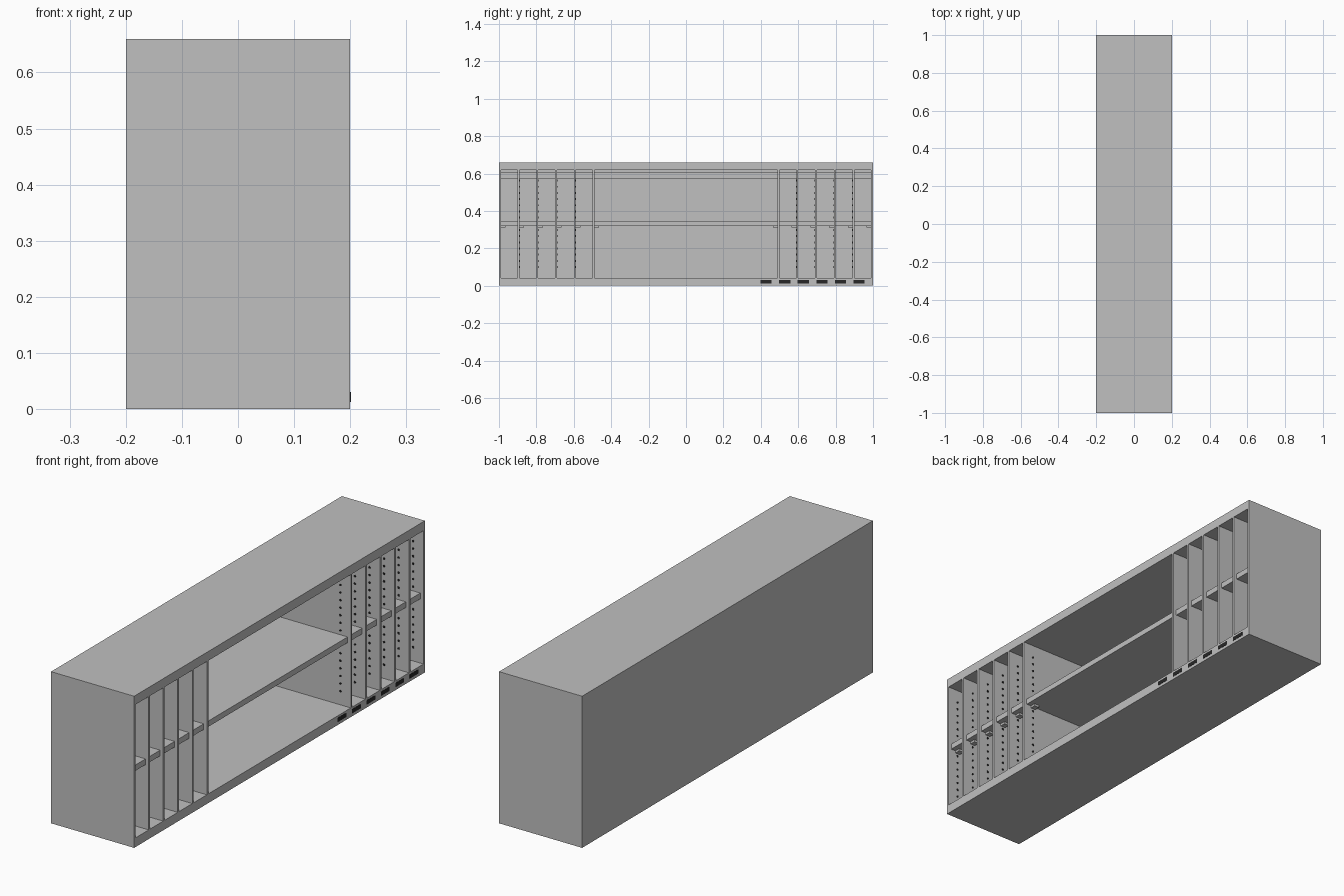
import bpy
import bmesh
from mathutils import Matrix, Vector

cube = bpy.data.objects.get("Cube")
if cube:
    bpy.data.objects.remove(cube, do_unlink=True)


def material(name, colour):
    mat = bpy.data.materials.new(name)
    mat.use_nodes = True
    mat.diffuse_color = colour
    mat.node_tree.nodes["Principled BSDF"].inputs["Base Color"].default_value = colour
    return mat


GREY = material("light_grey", (0.53, 0.53, 0.53, 1))
DARK = material("near_black", (0.02, 0.02, 0.02, 1))


def finish(name, bm, mat):
    mesh = bpy.data.meshes.new(name)
    bm.to_mesh(mesh)
    bm.free()
    mesh.materials.append(mat)
    obj = bpy.data.objects.new(name, mesh)
    bpy.context.collection.objects.link(obj)


def box(name, xs, ys, zs, mat=GREY):
    bm = bmesh.new()
    spans = [sorted(s) for s in (xs, ys, zs)]
    size = Vector([b - a for a, b in spans])
    centre = Vector([(a + b) / 2 for a, b in spans])
    bmesh.ops.create_cube(bm, size=1, matrix=Matrix.Translation(centre) @ Matrix.Diagonal(size).to_4x4())
    finish(name, bm, mat)


W, L, H = 0.2, 1.0, 0.66        # half depth, half length, height
SLAB, T = 0.04, 0.01            # slab and panel thickness
FLOOR, CEIL = SLAB, H - SLAB
SHELF = (0.32, 0.345)
BACK, FRONT = -W + T, W - 0.015

# Outer carcass
box("bottom_slab", (-W, W), (-L, L), (0, SLAB))
box("top_slab", (-W, W), (-L, L), (CEIL, H))
box("back_panel", (-W, BACK), (-L + T, L - T), (FLOOR, CEIL))
box("back_rail", (BACK, BACK + 0.015), (-L + T, L - T), (0.57, 0.605))

# Dividers, with the outermost one closing each end
centres = [0.495 + 0.1 * i for i in range(6)]
for side, label in ((-1, "front"), (1, "back")):
    for i, c in enumerate(centres):
        end = i == len(centres) - 1
        name = f"{label}_end_panel" if end else f"{label}_divider_{i + 1}"
        box(name, (-W if end else BACK, W), (side * (c - T / 2), side * (c + T / 2)), (FLOOR, CEIL))
        inner = side * (c - T / 2)

        # Pin holes and shelf supports on the inward face
        bm = bmesh.new()
        for x in (-0.15, 0.15):
            for k in range(15):
                place = Matrix.Translation((x, inner, 0.1 + 0.033 * k)) @ Matrix.Rotation(1.570796, 4, 'X')
                bmesh.ops.create_cone(bm, cap_ends=True, segments=8, radius1=0.005,
                                      radius2=0.005, depth=0.004, matrix=place)
            place_name = "rear" if x < 0 else "outer"
            box(f"{label}_{place_name}_shelf_support_{i + 1}", (x - 0.012, x + 0.012),
                (inner, inner - side * 0.025), (SHELF[0] - 0.01, SHELF[0]))
        finish(f"{label}_pin_holes_{i + 1}", bm, DARK)

    # Narrow shelves between neighbouring dividers
    for i, (a, b) in enumerate(zip(centres, centres[1:])):
        box(f"{label}_small_shelf_{i + 1}", (BACK, FRONT),
            (side * (a + T / 2), side * (b - T / 2)), SHELF)

# Wide middle shelf
span = centres[0] - T / 2
box("middle_shelf", (BACK, FRONT), (-span, span), SHELF)

# Dark plates along the lower edge of the open side
for i in range(6):
    y = 0.398 + 0.0995 * i
    box(f"edge_plate_{i + 1}", (W, W + 0.001), (y, y + 0.06), (0.013, 0.031), DARK)
